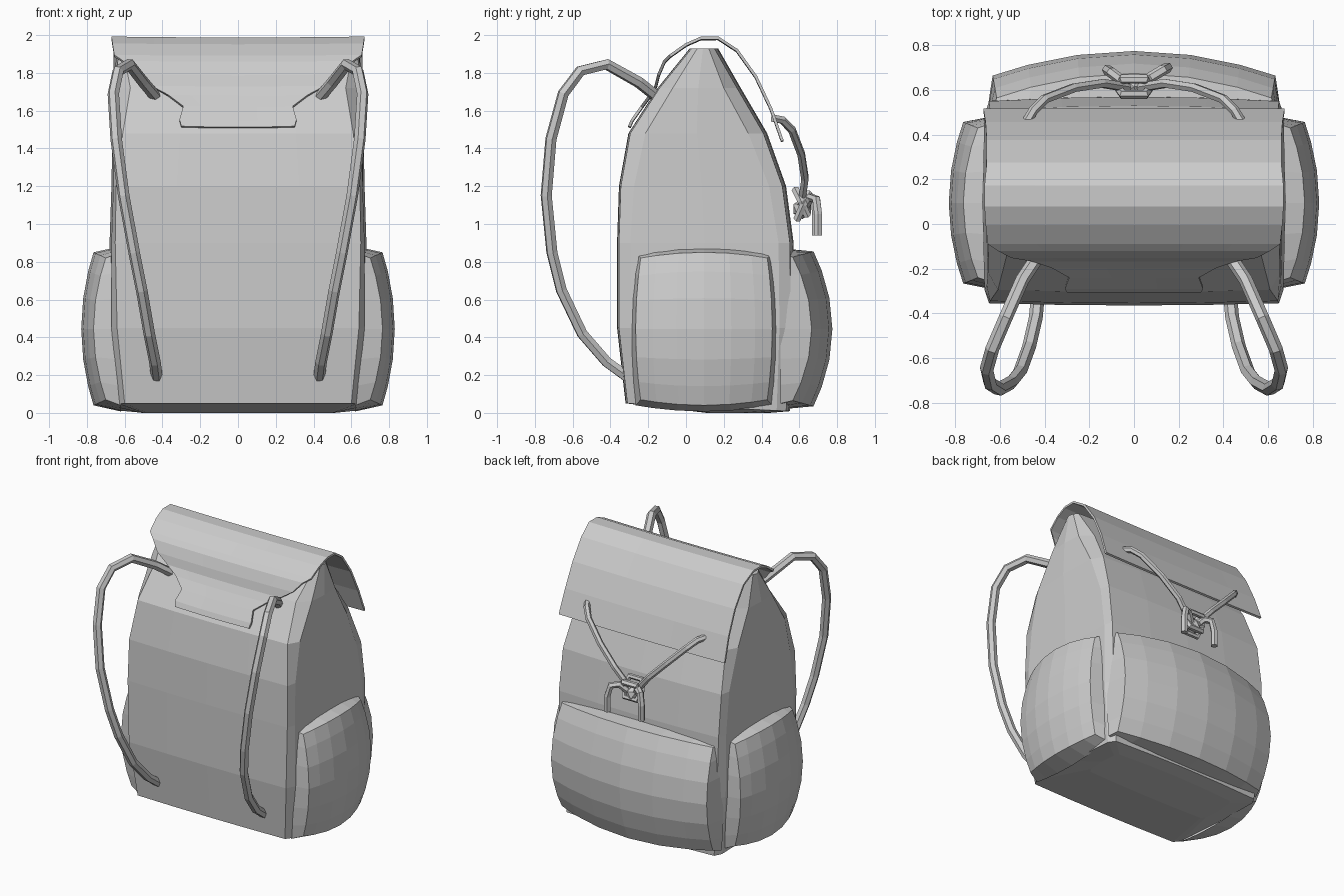
import bpy, bmesh
from mathutils import Vector

cube = bpy.data.objects.get("Cube")
if cube:
    bpy.data.objects.remove(cube, do_unlink=True)

grey = bpy.data.materials.new("light grey canvas")
grey.use_nodes = True
COLOUR = (0.6, 0.6, 0.6, 1)
grey.diffuse_color = COLOUR
grey.node_tree.nodes["Principled BSDF"].inputs["Base Color"].default_value = COLOUR


def link(name, data):
    obj = bpy.data.objects.new(name, data)
    data.materials.append(grey)
    bpy.context.collection.objects.link(obj)
    return obj


def loft(name, rows, closed=False, caps=False):
    """Skin a list of equally long point rows with flat quads."""
    bm = bmesh.new()
    grid = [[bm.verts.new(p) for p in row] for row in rows]
    n = len(grid[0])
    for a, b in zip(grid, grid[1:]):
        for i in range(n if closed else n - 1):
            j = (i + 1) % n
            bm.faces.new((a[i], a[j], b[j], b[i]))
    if caps:
        bm.faces.new(grid[0])
        bm.faces.new(grid[-1])
    bmesh.ops.recalc_face_normals(bm, faces=bm.faces)
    mesh = bpy.data.meshes.new(name)
    bm.to_mesh(mesh)
    bm.free()
    return link(name, mesh)


def tube(name, points, radius, mirror=False, cyclic=False):
    """Six-sided cord through the points, optionally flipped to the other side."""
    curve = bpy.data.curves.new(name, "CURVE")
    curve.dimensions = "3D"
    curve.bevel_depth = radius
    curve.bevel_resolution = 1
    curve.use_fill_caps = True
    spline = curve.splines.new("POLY")
    spline.points.add(len(points) - 1)
    spline.use_smooth = False
    spline.use_cyclic_u = cyclic
    for sp, (x, y, z) in zip(spline.points, points):
        sp.co = (-x if mirror else x, y, z, 1)
    return link(name, curve)


# Body: chamfered rings (z, front y, back y, front half width, side half width, chamfer)
def body_ring(z, yf, yb, fx, hx, c):
    span = (-1, -0.5, 0, 0.5, 1)
    front = [(fx * s, yf - 0.01 * (1 - s * s), z) for s in span]
    back = [(-fx * s, yb + 0.02 * (1 - s * s), z) for s in span]
    side = [(hx, yf + c, z), (hx + 0.01, (yf + yb) / 2, z), (hx, yb - c, z)]
    other = [(-x, y, z) for x, y, z in reversed(side)]
    ring = front + side + back + other
    if z == 0.05:  # the base edge dips toward the back
        ring = [(x, y, z - 0.04 * (y - yf) / (yb - yf)) for x, y, z in ring]
    return ring


loft("body", [body_ring(*r) for r in (
    (0.0, 0.12, 0.42, 0.48, 0.5, 0.03),
    (0.05, -0.31, 0.53, 0.60, 0.63, 0.05),
    (0.45, -0.355, 0.555, 0.64, 0.67, 0.06),
    (0.9, -0.355, 0.55, 0.65, 0.67, 0.06),
    (1.2, -0.345, 0.51, 0.645, 0.66, 0.07),
    (1.48, -0.295, 0.41, 0.61, 0.655, 0.08),
    (1.72, -0.14, 0.27, 0.57, 0.65, 0.07),
    (1.93, 0.03, 0.15, 0.61, 0.63, 0.03),
)], closed=True, caps=True)

# Flap: thin sheet rolled over the top, with a tongue on the front (y, z, half width)
flap_rows = ((-0.30, 1.515, 0.30), (-0.285, 1.55, 0.31), (-0.235, 1.62, 0.29),
             (-0.19, 1.68, 0.37), (-0.16, 1.73, 0.46), (-0.145, 1.79, 0.55),
             (-0.115, 1.86, 0.61), (-0.085, 1.89, 0.655), (0.0, 1.95, 0.665),
             (0.08, 1.985, 0.67), (0.17, 1.985, 0.67), (0.27, 1.92, 0.66),
             (0.37, 1.78, 0.66), (0.45, 1.61, 0.665), (0.51, 1.44, 0.675))
flap = loft("top_flap", [[(w * i / 3, y, z - 0.005 * (1 - (i / 3) ** 2))
                          for i in range(-3, 4)] for y, z, w in flap_rows])
solid = flap.modifiers.new("thickness", "SOLIDIFY")
solid.thickness = 0.015
solid.offset = 0


# Pockets: domed panels whose rim runs back into the body
def pocket(name, place):
    steps = (-1, -0.75, -0.4, 0, 0.4, 0.75, 1)
    wide = (-1,) + steps + (1,)
    last = len(wide) - 1
    rows = []
    for j, v in enumerate(wide):
        rows.append([place(u, v, i in (0, last) or j in (0, last))
                     for i, u in enumerate(wide)])
    loft(name, rows)


def side_pocket(sign):
    def place(u, v, base):
        k = 1.08 if base else 1
        x = 0.62 if base else 0.70 + 0.065 * (2 - u * u - v * v)
        y = 0.095 + k * u * 0.335 * (1 + 0.08 * (1 - v * v))
        z = 0.445 + k * v * (0.375 + 0.03 * (1 - u * u))
        return (sign * x, y, z)
    return place


def back_pocket(u, v, base):
    k = 1.04 if base else 1
    y = 0.5 if base else 0.565 + 0.11 * (1 - u * u) + 0.10 * (1 - v * v)
    x = k * u * 0.615 * (1 + 0.03 * (1 - v * v))
    z = 0.445 + k * v * (0.38 + 0.03 * (1 - u * u))
    return (x, y, z)


pocket("left_side_pocket", side_pocket(1))
pocket("right_side_pocket", side_pocket(-1))
pocket("back_pocket", back_pocket)

# Shoulder straps and the cords that tie down the flap
strap = [(0.42, -0.13, 1.655), (0.50, -0.25, 1.75), (0.575, -0.42, 1.845),
         (0.635, -0.56, 1.81), (0.66, -0.65, 1.69), (0.645, -0.715, 1.45),
         (0.605, -0.74, 1.15), (0.55, -0.71, 0.85), (0.51, -0.66, 0.65),
         (0.47, -0.55, 0.42), (0.44, -0.42, 0.27), (0.43, -0.31, 0.19)]
cord = [(0.48, 0.46, 1.56), (0.45, 0.51, 1.55), (0.40, 0.56, 1.50),
        (0.27, 0.61, 1.37), (0.14, 0.63, 1.24), (0.02, 0.61, 1.10)]
for side, flip in (("left", False), ("right", True)):
    tube(side + "_shoulder_strap", strap, 0.031, flip)
    tube(side + "_flap_cord", cord, 0.022, flip)

# Knot: two crossing loops, a core and two hanging tails
loop = [(0.07, 0.62, 1.10), (0.05, 0.65, 1.16), (-0.05, 0.65, 1.16),
        (-0.07, 0.62, 1.10), (-0.05, 0.59, 1.03), (0.05, 0.59, 1.03)]
tube("knot_loop", loop, 0.022, cyclic=True)
tube("knot_cross_loop", [(x, 1.23 - y, z + 0.02) for x, y, z in loop], 0.022, cyclic=True)
bm = bmesh.new()
bmesh.ops.create_icosphere(bm, subdivisions=1, radius=0.055)
bmesh.ops.translate(bm, verts=bm.verts, vec=Vector((0, 0.615, 1.08)))
core = bpy.data.meshes.new("knot_core")
bm.to_mesh(core)
bm.free()
link("knot_core", core)
tail = [(0.02, 0.62, 1.08), (0.08, 0.66, 1.14), (0.13, 0.69, 1.13),
        (0.15, 0.70, 1.05), (0.15, 0.70, 0.94)]
tube("left_cord_tail", tail, 0.024)
tube("right_cord_tail", [(x * 0.8, y - 0.01, z) for x, y, z in tail], 0.024, True)
